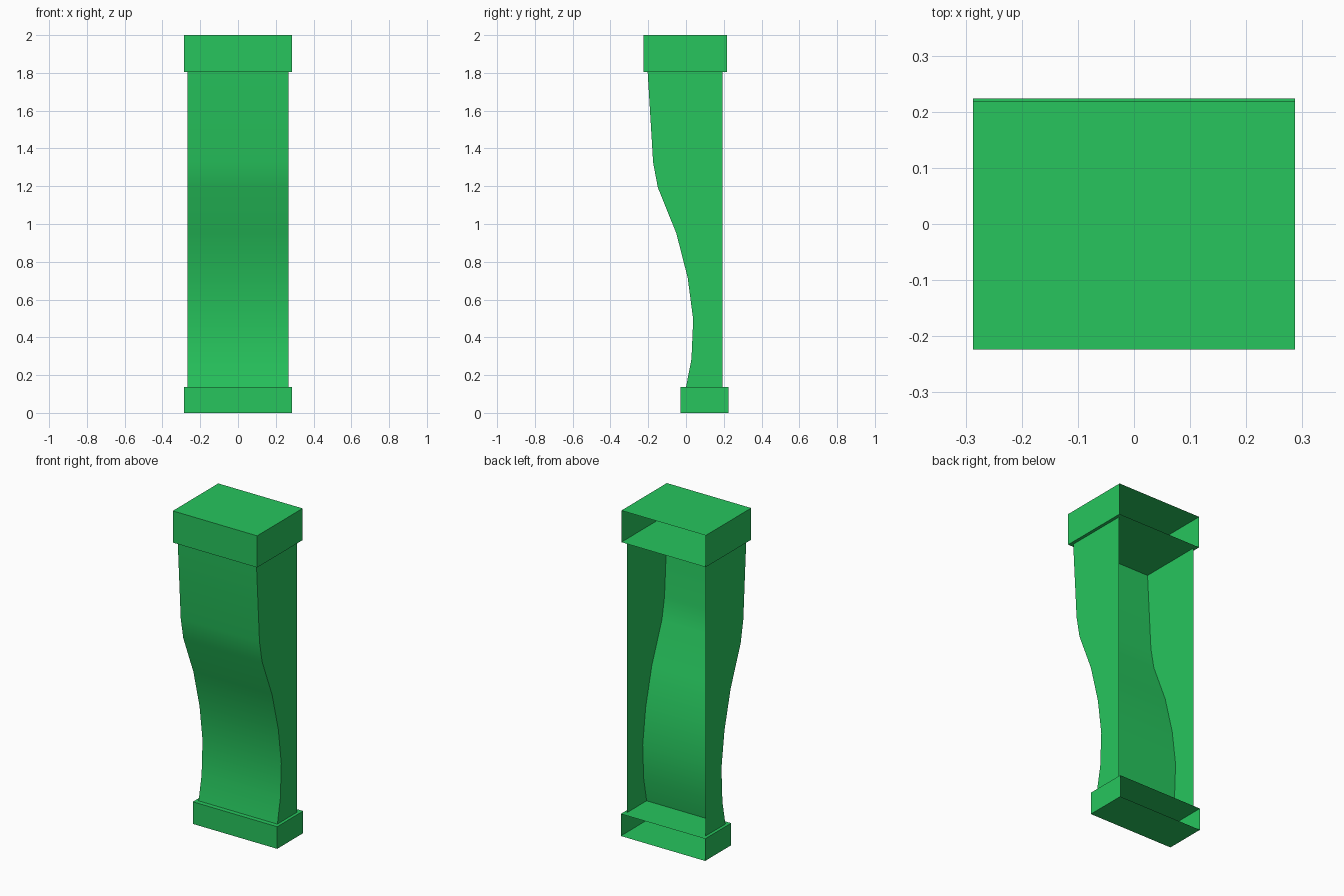
import bpy, bmesh
from math import radians

if "Cube" in bpy.data.objects:
    bpy.data.objects.remove(bpy.data.objects["Cube"])

green = bpy.data.materials.new("green")
green.diffuse_color = (0.02, 0.56, 0.11, 1)
green.use_nodes = True
green.node_tree.nodes["Principled BSDF"].inputs["Base Color"].default_value = green.diffuse_color


def finish(bm, name):
    mesh = bpy.data.meshes.new(name)
    bm.to_mesh(mesh)
    bm.free()
    mesh.materials.append(green)
    obj = bpy.data.objects.new(name, mesh)
    bpy.context.collection.objects.link(obj)
    return obj


def open_back_box(name, half_x, y0, y1, z0, z1):
    """Thin shell box with its rear (+y) face missing."""
    bm = bmesh.new()
    bmesh.ops.create_cube(bm, size=1)
    back = [f for f in bm.faces if f.normal.y > 0.9]
    bmesh.ops.delete(bm, geom=back, context='FACES_ONLY')
    for v in bm.verts:
        v.co.x *= 2 * half_x
        v.co.y = y1 if v.co.y > 0 else y0
        v.co.z = z1 if v.co.z > 0 else z0
    return finish(bm, name)


# Cap and foot blocks, hollow and open at the back
open_back_box("top_cap", 0.287, -0.224, 0.218, 1.805, 2.0)
open_back_box("bottom_foot", 0.287, -0.029, 0.224, 0.0, 0.136)

# Curved bracket body: S-shaped front swept in x, plus two flat cheeks
half_x, back_y = 0.268, 0.192
profile = [(0.0, 0.136), (0.029, 0.285), (0.038, 0.495), (0.009, 0.715),
           (-0.051, 0.95), (-0.149, 1.193), (-0.174, 1.325), (-0.203, 1.805)]
bm = bmesh.new()
left, right = [[bm.verts.new((x, y, z)) for y, z in profile]
               for x in (-half_x, half_x)]
for i in range(len(profile) - 1):
    bm.faces.new((left[i], right[i], right[i + 1], left[i + 1]))
for side, x in ((left, -half_x), (right, half_x)):
    low = bm.verts.new((x, back_y, profile[0][1]))
    high = bm.verts.new((x, back_y, profile[-1][1]))
    loop = [low, high] + side[::-1]
    bm.faces.new(loop if x > 0 else loop[::-1])
body = finish(bm, "curved_body")

# Smooth the front sweep, keep the cheek edges sharp
bpy.ops.object.select_all(action='DESELECT')
body.select_set(True)
bpy.context.view_layer.objects.active = body
bpy.ops.object.shade_smooth_by_angle(angle=radians(40))
